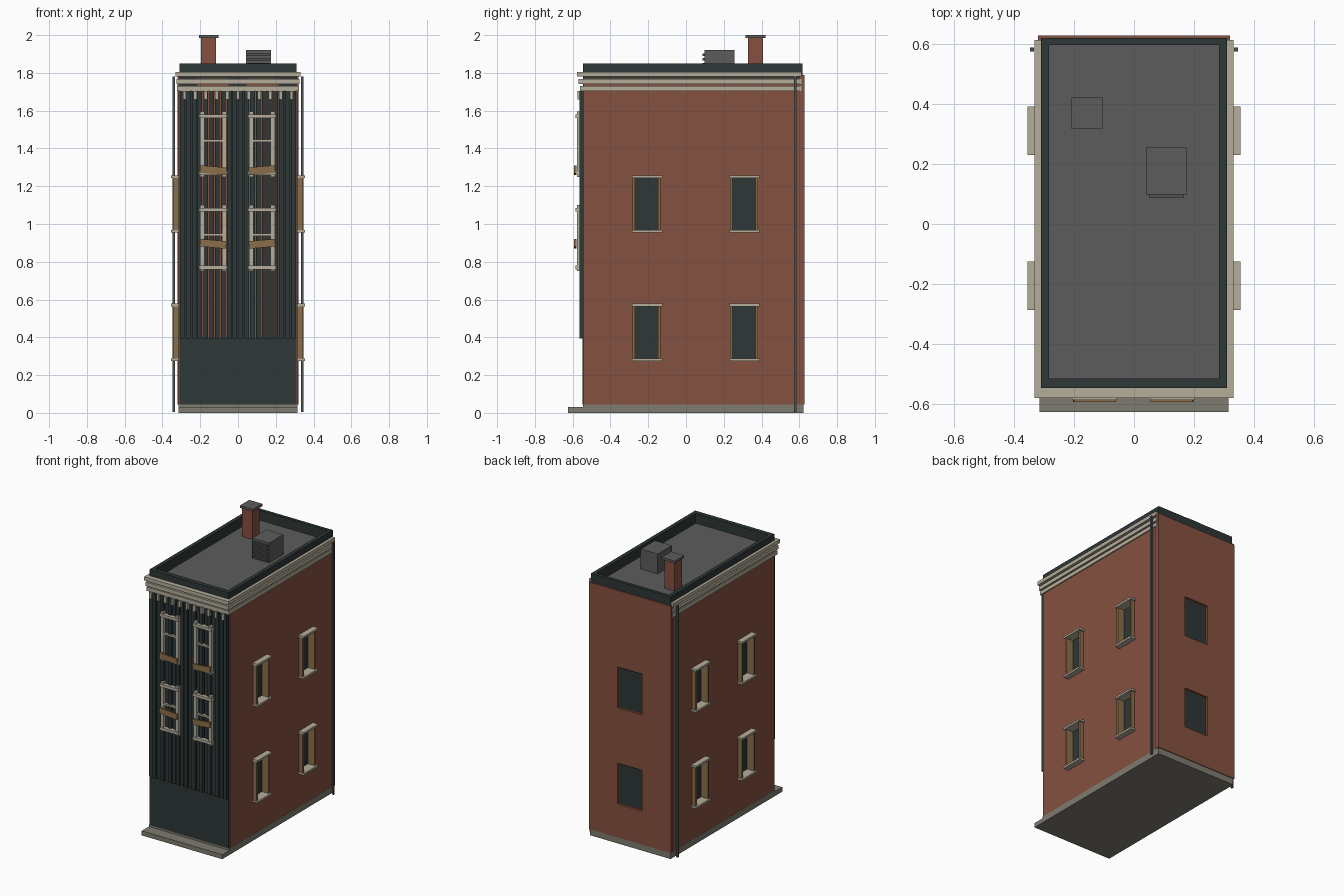
import bpy, math

if "Cube" in bpy.data.objects:
    bpy.data.objects.remove(bpy.data.objects["Cube"])

def material(name, r, g, b):
    m = bpy.data.materials.new(name)
    m.diffuse_color = (r, g, b, 1)
    m.use_nodes = True
    m.node_tree.nodes["Principled BSDF"].inputs["Base Color"].default_value = m.diffuse_color
    return m

BRICK = material("brick", 0.235, 0.082, 0.052)
DARK = material("dark green", 0.027, 0.038, 0.038)
CREAM = material("cream trim", 0.46, 0.42, 0.33)
TAN = material("tan wood", 0.26, 0.155, 0.065)
STONE = material("base stone", 0.21, 0.20, 0.16)
ROOF = material("roof grey", 0.108, 0.108, 0.108)
PIPE = material("pipe grey", 0.075, 0.085, 0.085)

def boxes(name, spans, mat):
    """One object made of boxes given as (x0, x1, y0, y1, z0, z1)."""
    verts, faces = [], []
    for x0, x1, y0, y1, z0, z1 in spans:
        n = len(verts)
        verts += [(x, y, z) for z in (z0, z1) for x, y in
                  ((x0, y0), (x1, y0), (x1, y1), (x0, y1))]
        faces += [tuple(n + i for i in f) for f in
                  ((3, 2, 1, 0), (4, 5, 6, 7), (0, 1, 5, 4),
                   (1, 2, 6, 5), (2, 3, 7, 6), (3, 0, 4, 7))]
    mesh = bpy.data.meshes.new(name)
    mesh.from_pydata(verts, [], faces)
    mesh.materials.append(mat)
    ob = bpy.data.objects.new(name, mesh)
    bpy.context.collection.objects.link(ob)
    return ob

def both_sides(spans):
    """Add the copies mirrored across x = 0."""
    return spans + [(-s[1], -s[0]) + tuple(s[2:]) for s in spans]

# Base and front step
boxes("base", [(-0.315, 0.315, -0.545, 0.622, 0, 0.045)], STONE)
boxes("front_step", [(-0.315, 0.315, -0.625, -0.545, 0, 0.032)], STONE)

# Brick body and back wall, with recessed window openings
STOREYS = ((0.28, 0.57), (0.96, 1.25))
COLUMNS = ((-0.28, -0.137), (0.235, 0.378))
body = boxes("brick_body", [(-0.314, 0.314, -0.54, 0.60, 0.045, 1.77)], BRICK)
back = boxes("back_wall", [(-0.32, 0.32, 0.60, 0.627, 0.045, 1.79)], BRICK)
side_holes = both_sides([(0.285, 0.36, y0, y1, z0, z1)
                         for y0, y1 in COLUMNS for z0, z1 in STOREYS])
back_holes = [(-0.095, 0.095, 0.612, 0.66, z0, z1) for z0, z1 in STOREYS]
for wall, holes, name in ((body, side_holes, "side_window_cutter"),
                          (back, back_holes, "back_window_cutter")):
    cutter = boxes(name, holes, BRICK)
    cutter.hide_render = True
    cutter.hide_viewport = True
    mod = wall.modifiers.new("openings", 'BOOLEAN')
    mod.operation = 'DIFFERENCE'
    mod.solver = 'EXACT'
    mod.object = cutter

# Window panes, jambs, lintels and sills on the sides and back
panes, jambs, ledges = [], [], []
for z0, z1 in STOREYS:
    for y0, y1 in COLUMNS:
        panes.append((0.284, 0.290, y0, y1, z0, z1))
        jambs += [(0.287, 0.343, y0 - 0.003, y0 + 0.011, z0, z1),
                  (0.287, 0.343, y1 - 0.011, y1 + 0.003, z0, z1)]
        ledges += [(0.287, 0.354, y0 - 0.006, y1 + 0.012, z, z + 0.014)
                   for z in (z0 - 0.005, z1 - 0.006)]
boxes("side_panes", both_sides(panes), DARK)
boxes("side_window_jambs", both_sides(jambs), TAN)
boxes("side_lintels_and_sills", both_sides(ledges), CREAM)
boxes("back_panes", [(-0.088, 0.088, 0.611, 0.617, z0 + 0.007, z1 - 0.007)
                     for z0, z1 in STOREYS], DARK)

# Shopfront panel and vertical boards above it
boxes("lower_front_panel", [(-0.309, 0.309, -0.547, -0.54, 0.045, 0.40)], DARK)
boxes("front_backing", [(-0.309, -0.215, -0.545, -0.54, 0.40, 1.80),
                        (-0.05, 0.045, -0.545, -0.54, 0.40, 1.80),
                        (0.215, 0.309, -0.545, -0.54, 0.40, 1.80)], DARK)
COUNT = 20
pitch = 0.618 / COUNT
boards = []
for i in range(COUNT):
    x = -0.309 + i * pitch
    depth = -0.565 if i % 2 else -0.557
    boards.append((x + 0.003, x + pitch - 0.004, depth, -0.54, 0.395, 1.705))
boxes("front_boards", boards, DARK)

# Front window frames with nailed planks across them
uprights, rails = [], []
for cx in (-0.132, 0.127):
    for z0, z1 in ((0.75, 1.10), (1.25, 1.595)):
        uprights += [(cx + s * 0.058 - 0.012, cx + s * 0.058 + 0.012,
                      -0.577, -0.545, z0, z1) for s in (-1, 1)]
        rails += [(cx - 0.074, cx + 0.074, -0.585, -0.55, z, z + 0.02)
                  for z in (z0 + 0.01, z1 - 0.034)]
        mid = (z0 + z1) / 2 + 0.012
        rails.append((cx - 0.05, cx + 0.05, -0.575, -0.55, mid, mid + 0.012))
        plank = boxes("window_plank", [(-0.07, 0.07, -0.006, 0.006, -0.02, 0.02)], TAN)
        plank.location = (cx, -0.586, z0 + (0.145 if z0 < 1 else 0.035))
        plank.rotation_euler.y = math.radians(5 if cx < 0 else -5)
boxes("front_window_uprights", uprights, CREAM)
boxes("front_window_rails", rails, CREAM)

# Stepped cornice and the brackets under it
front_bands, side_bands = [], []
for z0, z1, x, y in ((1.703, 1.73, 0.322, -0.562), (1.74, 1.767, 0.325, -0.57),
                     (1.78, 1.806, 0.330, -0.578)):
    front_bands.append((-x, x, y, -0.53, z0, z1))
    side_bands.append((0.30, x, -0.53, 0.612, z0, z1))
boxes("front_cornice", front_bands, CREAM)
boxes("side_cornice", both_sides(side_bands), CREAM)
boxes("cornice_brackets", [(i * 0.0566 - 0.009, i * 0.0566 + 0.009,
                            -0.575, -0.545, 1.66, 1.705) for i in range(-5, 6)], CREAM)

# Flat roof and parapet
boxes("roof", [(-0.30, 0.30, -0.53, 0.605, 1.765, 1.78)], ROOF)
boxes("parapet", [(-0.31, -0.283, -0.545, 0.618, 1.77, 1.85),
                  (0.283, 0.31, -0.545, 0.618, 1.77, 1.85),
                  (-0.283, 0.283, -0.545, -0.513, 1.77, 1.85),
                  (-0.283, 0.283, 0.595, 0.618, 1.77, 1.85)], DARK)

# Chimney
boxes("chimney", [(-0.197, -0.117, 0.327, 0.408, 1.77, 1.985)], BRICK)
boxes("chimney_cap", [(-0.207, -0.104, 0.316, 0.421, 1.984, 2.0)], ROOF)

# Roof vent unit with louvres on its front
boxes("vent_unit", [(0.042, 0.175, 0.098, 0.256, 1.77, 1.92)], ROOF)
boxes("vent_louvres", [(0.05, 0.167, 0.088, 0.10, 1.79 + i * 0.025, 1.803 + i * 0.025)
                       for i in range(5)], PIPE)

# Downspouts near the back corners
boxes("downspouts", both_sides([(0.333, 0.346, 0.573, 0.586, 0.005, 1.78)]), PIPE)
